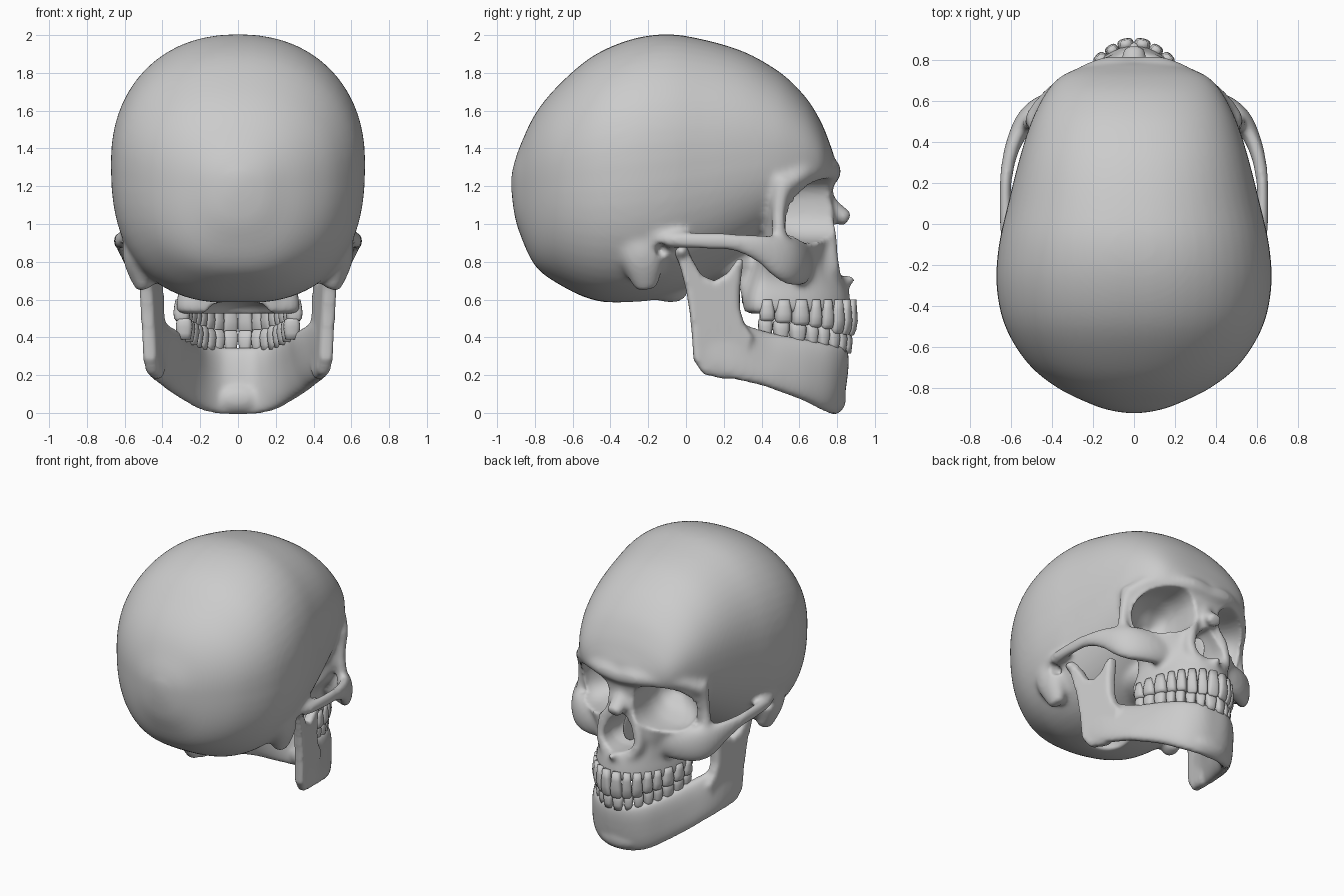
import bpy, bmesh, math
from mathutils import Vector, Matrix

if "Cube" in bpy.data.objects:
    bpy.data.objects.remove(bpy.data.objects["Cube"])

TAU = 2 * math.pi


def spow(v, e):
    return math.copysign(abs(v) ** e, v)


def smooth_keys(keys, sub=4):
    """Catmull-Rom interpolation of equal-length tuples."""
    out = []
    for i in range(len(keys) - 1):
        a, b, c, d = keys[max(i - 1, 0)], keys[i], keys[i + 1], keys[min(i + 2, len(keys) - 1)]
        for k in range(sub):
            t = k / sub
            out.append(tuple(
                0.5 * (2 * q + (r - p) * t + (2 * p - 5 * q + 4 * r - s) * t * t
                       + (3 * q - p - 3 * r + s) * t ** 3)
                for p, q, r, s in zip(a, b, c, d)))
    return out + [tuple(keys[-1])]


def loft(bm, rings):
    rows = [[bm.verts.new(p) for p in ring] for ring in rings]
    n = len(rows[0])
    faces = [bm.faces.new((r0[i], r0[(i + 1) % n], r1[(i + 1) % n], r1[i]))
             for r0, r1 in zip(rows, rows[1:]) for i in range(n)]
    faces += [bm.faces.new(rows[0][::-1]), bm.faces.new(rows[-1])]
    bmesh.ops.recalc_face_normals(bm, faces=faces)


def ellipsoid(bm, c, r):
    bmesh.ops.create_uvsphere(bm, u_segments=32, v_segments=20, radius=1,
                              matrix=Matrix.Translation(c) @ Matrix.Diagonal((*r, 1)))


def tube(bm, pts, side=1, seg=20):
    """Sweep along (x, y, z, horizontal radius, vertical radius)."""
    path = smooth_keys(pts, 5)
    pos = [Vector((p[0] * side, p[1], p[2])) for p in path]
    run = (pos[-1] - pos[0]).normalized()
    up = Vector((0, 1, 0)) if abs(run.z) > 0.75 else Vector((0, 0, 1))
    rings = []
    for i, p in enumerate(path):
        t = (pos[min(i + 1, len(pos) - 1)] - pos[max(i - 1, 0)]).normalized()
        h = t.cross(up).normalized()
        v = h.cross(t)
        rings.append([pos[i] + h * p[3] * math.cos(TAU * k / seg) + v * p[4] * math.sin(TAU * k / seg)
                      for k in range(seg)])
    loft(bm, rings)


def make(bm, name):
    me = bpy.data.meshes.new(name)
    bm.to_mesh(me)
    bm.free()
    ob = bpy.data.objects.new(name, me)
    bpy.context.collection.objects.link(ob)
    for p in me.polygons:
        p.use_smooth = True
    return ob


def fuse(ob, voxel, rounds):
    m = ob.modifiers.new("fuse", 'REMESH')
    m.mode, m.voxel_size, m.use_smooth_shade = 'VOXEL', voxel, True
    m = ob.modifiers.new("soften", 'SMOOTH')
    m.factor, m.iterations = 0.5, rounds


def bake(ob):
    dg = bpy.context.evaluated_depsgraph_get()
    me = bpy.data.meshes.new_from_object(ob.evaluated_get(dg))
    ob.modifiers.clear()
    ob.data = me
    for p in me.polygons:
        p.use_smooth = True


# Braincase: sections along y (y, bottom, top, half width, widest height)
bm = bmesh.new()
case = [(-.925, 1.18, 1.26, .03, 1.22), (-.91, 1.06, 1.32, .12, 1.22), (-.88, .95, 1.41, .21, 1.22),
        (-.8, .78, 1.58, .375, 1.24), (-.68, .685, 1.73, .52, 1.27), (-.5, .6, 1.885, .63, 1.3),
        (-.3, .58, 1.975, .672, 1.32), (-.1, .61, 2.005, .66, 1.34), (.1, .7, 1.975, .615, 1.36),
        (.3, .82, 1.915, .565, 1.38), (.45, .92, 1.835, .52, 1.38), (.55, 1.0, 1.76, .48, 1.37),
        (.65, 1.1, 1.65, .425, 1.35), (.72, 1.17, 1.53, .36, 1.33), (.76, 1.2, 1.43, .27, 1.31),
        (.785, 1.23, 1.36, .15, 1.3)]
rings = []
for y, zb, zt, w, zm in smooth_keys(case):
    ring = []
    for k in range(56):
        c, s = math.cos(TAU * k / 56), math.sin(TAU * k / 56)
        e = 2 / 2.2 if s > 0 else 2 / 2.5
        ring.append((w * spow(c, e), y, zm + (zt - zm if s > 0 else zm - zb) * spow(s, e)))
    rings.append(ring)
loft(bm, rings)

# Face and upper jaw: sections along z (z, half width, centre y, reach forward, reach back)
face = [(.525, .325, .38, .495, .09), (.6, .325, .38, .49, .09), (.7, .305, .41, .44, .1), (.78, .33, .44, .36, .1),
        (.86, .40, .465, .31, .1), (.95, .45, .475, .3, .1), (1.1, .49, .465, .305, .08),
        (1.22, .49, .475, .305, .08), (1.3, .44, .46, .315, .1), (1.34, .37, .44, .29, .1)]
loft(bm, [[(a * math.cos(TAU * k / 48), yc + (bf if k < 24 else bb) * math.sin(TAU * k / 48), z)
           for k in range(48)] for z, a, yc, bf, bb in smooth_keys(face)])

# Skull base, nose bridge and nasal spine
ellipsoid(bm, (0, .22, .8), (.24, .3, .13))
tube(bm, [(0, .71, 1.22, .07, .06), (0, .737, 1.13, .055, .05), (0, .787, 1.07, .06, .05), (0, .86, 1.02, .06, .045)])
tube(bm, [(0, .74, .69, .06, .05), (0, .83, .695, .04, .035), (0, .9, .715, .02, .02)])

for s in (1, -1):
    # Brow ridge
    tube(bm, [(0, .768, 1.27, .05, .06), (.14, .768, 1.285, .05, .055), (.28, .705, 1.285, .05, .05),
              (.41, .62, 1.265, .045, .045), (.495, .53, 1.2, .035, .045)], s)
    # Outer eye rim
    tube(bm, [(.515, .5, .86, .038, .05), (.505, .49, 1.05, .035, .036), (.492, .52, 1.24, .038, .05)], s)
    # Cheekbone and arch to the ear
    tube(bm, [(.57, -.16, .92, .05, .04), (.61, -.05, .915, .045, .045), (.628, .1, .91, .033, .046),
              (.622, .25, .905, .033, .05), (.585, .4, .87, .04, .08), (.505, .53, .81, .055, .125),
              (.37, .60, .79, .06, .12), (.18, .63, .8, .05, .1)], s)
    # Bone beside the nose
    tube(bm, [(.08, .735, 1.1, .04, .04), (.135, .757, .92, .04, .045), (.15, .77, .78, .04, .045),
              (.09, .79, .69, .04, .045)], s)
    # Mastoid process, joint knob of the neck, pterygoid plate
    tube(bm, [(.52, -.25, .98, .08, .14), (.53, -.23, .82, .08, .12), (.495, -.21, .655, .045, .06)], s)
    ellipsoid(bm, (s * .12, -.08, .63), (.05, .09, .05))
    tube(bm, [(s * .17, .28, .85, .03, .08), (s * .18, .32, .7, .025, .06), (s * .19, .34, .59, .025, .04)])
skull = make(bm, "skull")
fuse(skull, .018, 8)
bake(skull)

# Cutters: eye sockets, ear holes, nose opening, palate, spinal opening
bm = bmesh.new()
socket = [(1.0, .3, .2, .18), (.75, .29, .187, .168), (.6, .278, .188, .166), (.52, .26, .175, .15),
          (.43, .22, .125, .11), (.36, .19, .04, .04)]
for s in (1, -1):
    rings = []
    for y, cx, rx, rz in smooth_keys(socket, 3):
        ring = []
        for k in range(36):
            dx = rx * spow(math.cos(TAU * k / 36), .8)
            ring.append((s * (cx + dx), y - .25 * max(dx, 0), 1.07 - .12 * dx + rz * spow(math.sin(TAU * k / 36), .8)))
        rings.append(ring)
    loft(bm, rings)
    ellipsoid(bm, (s * .62, -.13, .86), (.1, .035, .04))
rings = []
for y, f in ((1.0, 1), (.7, 1), (.58, .85), (.5, .4)):
    rings.append([(f * .115 * math.sin(t) * (1 - .4 * math.cos(t)), y, .86 + f * .135 * math.cos(t))
                  for t in (TAU * k / 32 for k in range(32))])
loft(bm, rings)
ellipsoid(bm, (0, .48, .52), (.2, .31, .1))
ellipsoid(bm, (0, -.25, .57), (.12, .15, .13))
cutter = make(bm, "cutter")
cutter.hide_render = True
m = skull.modifiers.new("openings", 'BOOLEAN')
m.operation, m.solver, m.object = 'DIFFERENCE', 'EXACT', cutter
fuse(skull, .0135, 4)
bake(skull)
bpy.data.objects.remove(cutter)

# Thin wall inside the nose
bm = bmesh.new()
ellipsoid(bm, (0, .6, .86), (.012, .14, .125))
make(bm, "nasal_septum")

# Lower jaw body: stations (lower edge xyz, upper edge xyz, half thickness)
bm = bmesh.new()
half = [(.465, .1, .225, .45, .13, .5, .035), (.44, .25, .18, .40, .27, .48, .045), (.395, .4, .145, .33, .41, .435, .05),
        (.35, .5, .11, .295, .52, .41, .05), (.28, .62, .065, .25, .64, .39, .05),
        (.19, .72, .015, .19, .75, .367, .05), (.1, .77, -.005, .1, .82, .352, .046),
        (0, .785, -.01, 0, .83, .347, .045)]
full = half + [(-a, b, c, -d, e, f, g) for a, b, c, d, e, f, g in half[-2::-1]]
st = smooth_keys(full)
mid = [(Vector(p[:3]) + Vector(p[3:6])) / 2 for p in st]
rings = []
for i, p in enumerate(st):
    t = mid[min(i + 1, len(st) - 1)] - mid[max(i - 1, 0)]
    h = t.cross(Vector((0, 0, 1))).normalized()
    v = (Vector(p[3:6]) - Vector(p[:3])) / 2
    rings.append([mid[i] + h * p[6] * spow(math.cos(TAU * k / 28), .75) + v * spow(math.sin(TAU * k / 28), .75)
                  for k in range(28)])
loft(bm, rings)
ellipsoid(bm, (0, .785, .075), (.15, .062, .08))

# Upright jaw branches, angled inward to the front, with their hinge knobs
branch = [(.03, .42), (.04, .28), (.09, .205), (.22, .175), (.33, .25), (.36, .4), (.31, .47), (.285, .55),
          (.285, .65), (.305, .82), (.275, .82), (.22, .74), (.15, .7), (.08, .73), (.03, .82), (-.01, .88),
          (-.06, .86), (-.025, .75), (0, .65), (.02, .53)]
for s in (1, -1):
    loft(bm, [[(s * (x + .03 * (z - .3) - .2 * (y - .05)), .15 + (y - .15) * f, .5 + (z - .5) * f) for y, z in branch]
              for x, f in ((.428, .9), (.445, 1), (.487, 1), (.504, .92))])
    ellipsoid(bm, (s * .5, -.025, .855), (.075, .04, .04))
jaw = make(bm, "lower_jaw")
fuse(jaw, .0135, 8)
bake(jaw)

# Teeth: walk each dental arch, one rounded crown per (width, depth, edge thinness)
kinds = [(.08, .06, .4), (.067, .058, .4), (.073, .07, .5), (.07, .08, .75), (.07, .085, .75),
         (.094, .095, .85), (.092, .095, .85), (.082, .09, .85)]
for name, a, b, upper in (("upper_teeth", .3, .527, True), ("lower_teeth", .287, .5, False)):
    bm = bmesh.new()
    for s in (1, -1):
        th, done, goal = 0, 0, 0
        for i, (w, d, thin) in enumerate(kinds):
            w *= 1 if upper else .96
            goal += w / 2
            while done < goal:
                done += math.hypot(a * math.cos(th), b * math.sin(th)) * .002
                th += .002
            goal += w / 2
            x, y = a * math.sin(th), .355 + b * math.cos(th)
            tan = Vector((a * math.cos(th), -b * math.sin(th), 0)).normalized()
            nor = Vector((-tan.y, tan.x, 0))
            bite = .5 - .13 * (y - .38)
            if upper:
                z0, z1 = .6, bite - (.025 if i < 3 else .008)
            else:
                z0, z1 = .395 - .17 * (y - .38), bite - (.002 if i < 3 else -.006)
            rings = []
            for f, fw, fd in ((0, .7, .75), (.3, .85, .9), (.6, 1, 1), (.85, .98, (1 + thin) / 2),
                              (.96, .88, thin * .9), (1, .65, thin * .6)):
                ring = []
                for k in range(16):
                    c, q = math.cos(TAU * k / 16), math.sin(TAU * k / 16)
                    p = tan * spow(c, .7) * w / 2 * fw + nor * spow(q, .7) * d / 2 * fd
                    ring.append((s * (x + p.x), y + p.y, z0 + (z1 - z0) * f))
                rings.append(ring)
            loft(bm, rings)
    make(bm, name)
